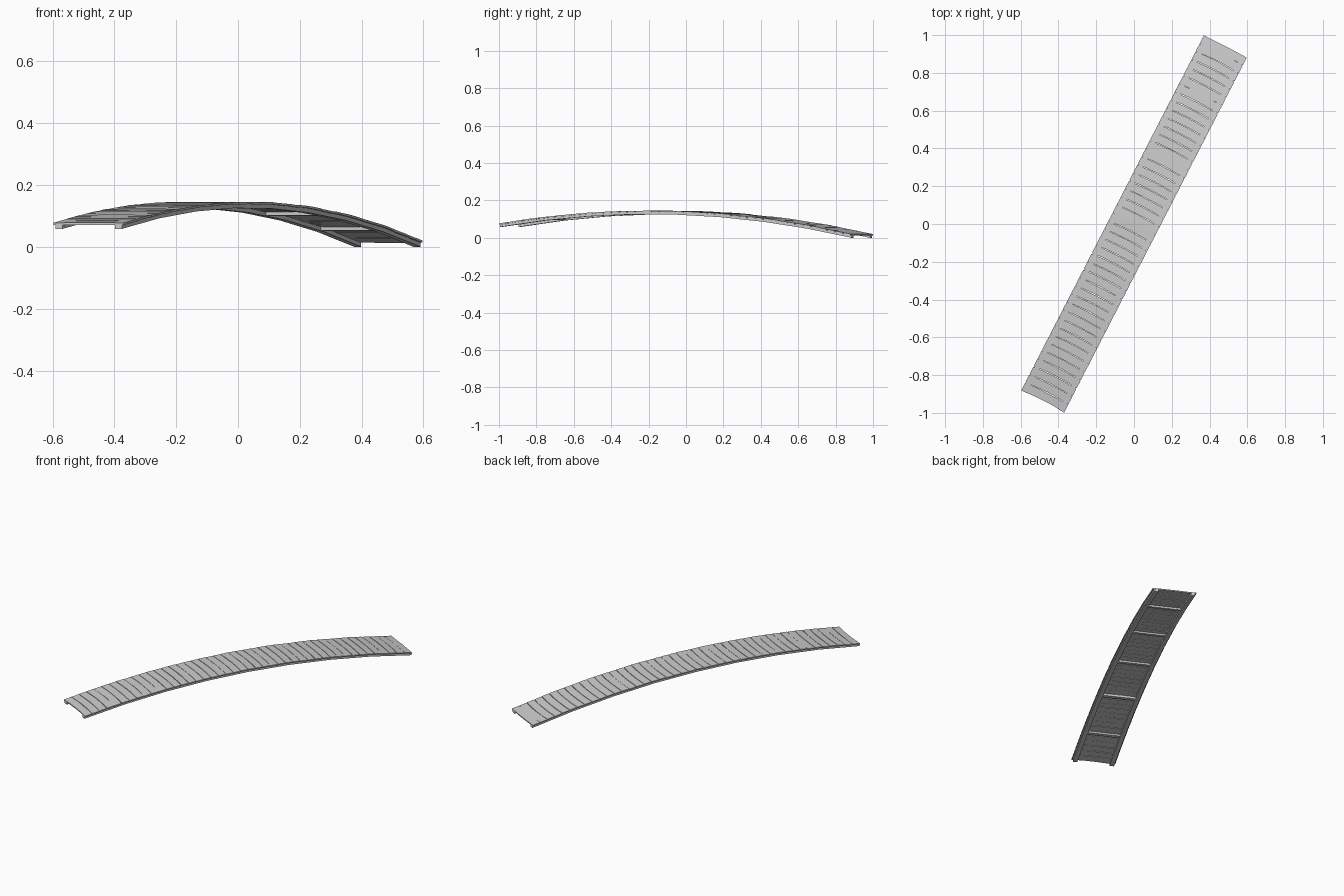
import bpy, bmesh, math, random
from mathutils import Vector

if "Cube" in bpy.data.objects:
    bpy.data.objects.remove(bpy.data.objects["Cube"])

random.seed(4)
HALF = 1.058          # half length along the bridge
HW = 0.128            # half width of the deck
DIR = Vector((0.4575, 0.8892, 0))     # along the bridge
SIDE = Vector((0.8892, -0.4575, 0))   # across the bridge
SEGS = 8
DECK_T = 0.007


def arch(v):
    return 0.144 - 0.029 * v - 0.095 * v * v


def deck_z(u):
    # straight facets between evenly spaced points of the arch
    f = (u / HALF + 1) / 2 * SEGS
    i = min(max(int(math.floor(f)), 0), SEGS - 1)
    a, b = arch(2 * i / SEGS - 1), arch(2 * (i + 1) / SEGS - 1)
    return a + (b - a) * (f - i)


def place(u, w, h):
    return DIR * u + SIDE * w + Vector((0, 0, deck_z(u) + h))


def sweep(bm, rings):
    # closed tube through four-sided rings, capped at both ends
    vs = [[bm.verts.new(p) for p in r] for r in rings]
    for a, b in zip(vs, vs[1:]):
        for i in range(4):
            j = (i + 1) % 4
            bm.faces.new((a[i], a[j], b[j], b[i]))
    bm.faces.new(vs[0][::-1])
    bm.faces.new(vs[-1])


def finish(bm, name):
    bmesh.ops.recalc_face_normals(bm, faces=bm.faces)
    me = bpy.data.meshes.new(name)
    bm.to_mesh(me)
    bm.free()
    ob = bpy.data.objects.new(name, me)
    bpy.context.collection.objects.link(ob)
    return ob


# deck planks, slightly bowed with uneven edges
N = 44
pitch = 2 * HALF / N
bm = bmesh.new()
for k in range(N):
    u0 = -HALF + k * pitch
    lift = random.uniform(-0.0008, 0.0008)
    rings = []
    for c in range(5):
        q = c / 4 * 2 - 1
        bow = 0.006 * (1 - q * q) if k < N - 1 else 0.002 * (1 - q * q)
        a = u0 + bow + random.uniform(0.0006, 0.0022)
        b = u0 + pitch + bow - random.uniform(0.0006, 0.0022)
        w = q * HW
        rings.append([place(a, w, lift), place(b, w, lift),
                      place(b, w, lift - DECK_T), place(a, w, lift - DECK_T)])
    sweep(bm, rings)
finish(bm, "deck_planks")

# long beams under both edges
for name, s in (("left_beam", -1), ("right_beam", 1)):
    bm = bmesh.new()
    rings = []
    for i in range(SEGS + 1):
        u = (2 * i / SEGS - 1) * (HALF - 0.002)
        i0, i1 = s * 0.108 - 0.013, s * 0.108 + 0.013
        rings.append([place(u, i0, -DECK_T + 0.001), place(u, i1, -DECK_T + 0.001),
                      place(u, i1, -0.020), place(u, i0, -0.020)])
    sweep(bm, rings)
    finish(bm, name)

# cross beams between the long beams
bm = bmesh.new()
for i in range(5):
    u = (i - 2) * 0.185 * 2 * HALF
    rings = [[place(u - 0.01, w, -DECK_T + 0.001), place(u + 0.01, w, -DECK_T + 0.001),
              place(u + 0.01, w, -0.018), place(u - 0.01, w, -0.018)]
             for w in (-0.1, 0.1)]
    sweep(bm, rings)
finish(bm, "cross_beams")
